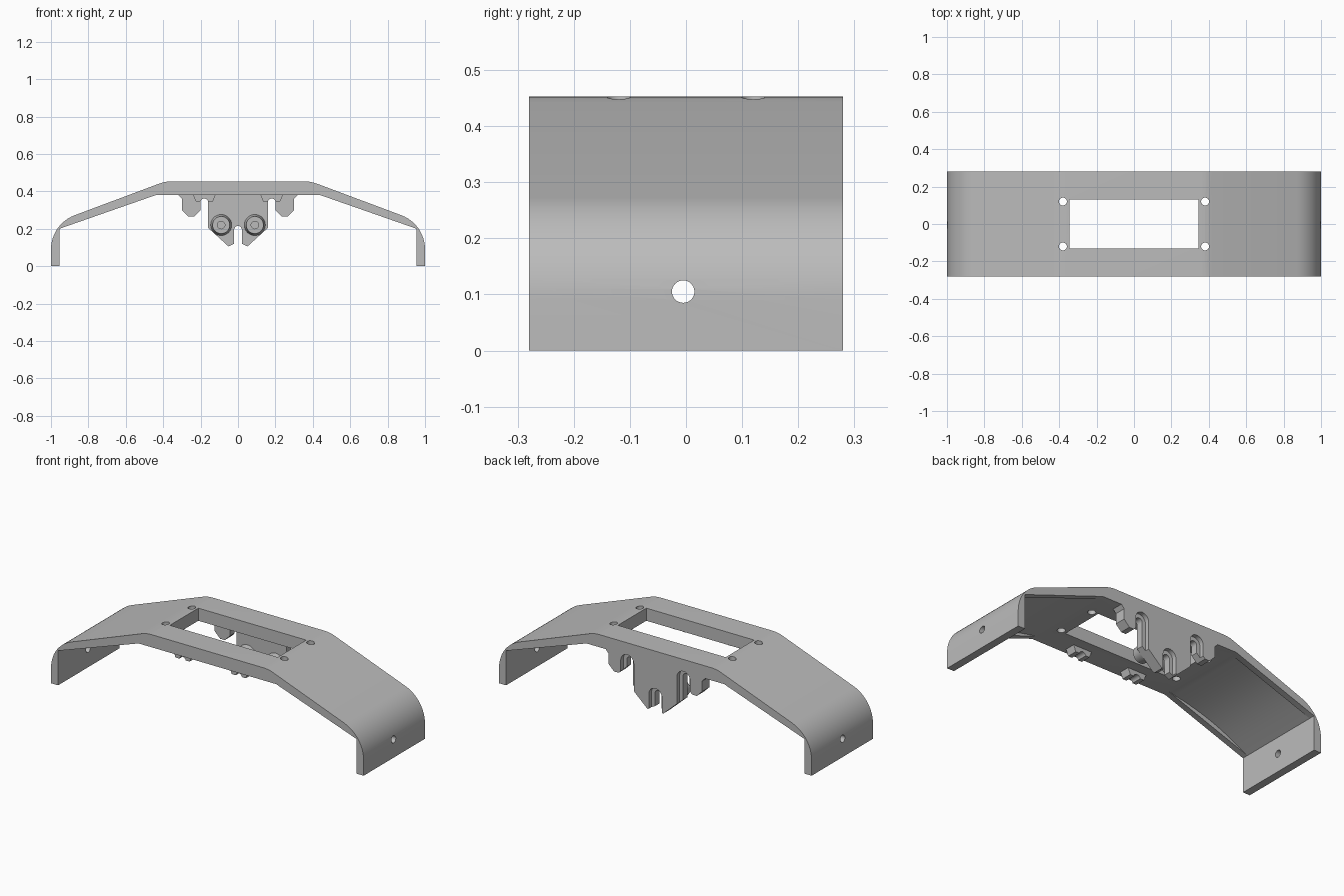
import bpy
import bmesh
from math import pi, sin, cos
from mathutils import Vector, Matrix

if "Cube" in bpy.data.objects:
    bpy.data.objects.remove(bpy.data.objects["Cube"])

grey = bpy.data.materials.new("plain grey")
grey.use_nodes = True
COLOUR = (0.5, 0.5, 0.5, 1)
grey.diffuse_color = COLOUR
grey.node_tree.nodes["Principled BSDF"].inputs["Base Color"].default_value = COLOUR


def add_object(name, bm):
    bmesh.ops.recalc_face_normals(bm, faces=bm.faces)
    mesh = bpy.data.meshes.new(name)
    bm.to_mesh(mesh)
    bm.free()
    mesh.materials.append(grey)
    obj = bpy.data.objects.new(name, mesh)
    bpy.context.collection.objects.link(obj)
    return obj


def prism(name, outline, y0, y1):
    """Extrude an x-z outline along y."""
    bm = bmesh.new()
    face = bm.faces.new([bm.verts.new((x, y0, z)) for x, z in outline])
    out = bmesh.ops.extrude_face_region(bm, geom=[face])
    verts = [v for v in out["geom"] if isinstance(v, bmesh.types.BMVert)]
    bmesh.ops.translate(bm, verts=verts, vec=(0, y1 - y0, 0))
    return add_object(name, bm)


def rod(name, pos, axis, r1, r2, length, sides=32):
    bm = bmesh.new()
    turn = Vector((0, 0, 1)).rotation_difference(Vector(axis)).to_matrix().to_4x4()
    bmesh.ops.create_cone(bm, cap_ends=True, segments=sides, radius1=r1, radius2=r2,
                          depth=length, matrix=Matrix.Translation(pos) @ turn)
    return add_object(name, bm)


def fillet(before, corner, after, t, n):
    """Round a corner with an arc that starts t away from it."""
    p, a, b = Vector(corner), Vector(before), Vector(after)
    u, v = (a - p).normalized(), (b - p).normalized()
    half = u.angle(v) / 2
    mid = (u + v).normalized()
    centre = p + mid * (t / cos(half))
    s, e = p + u * t - centre, p + v * t - centre
    sweep = pi - 2 * half
    return [tuple(centre + (s * sin(sweep * (1 - i / n)) + e * sin(sweep * i / n)) / sin(sweep))
            for i in range(n + 1)]


def mirrored(half):
    """Complete a left-to-right half outline across x = 0."""
    return half + [(-x, z) for x, z in reversed(half)]


def arch(cx, half_width, top, bottom, n=12):
    spring = top - half_width
    curve = [(cx - half_width * cos(pi * i / n), spring + half_width * sin(pi * i / n))
             for i in range(n + 1)]
    return [(cx - half_width, bottom)] + curve + [(cx + half_width, bottom)]


def cut(target, cutters):
    for c in cutters:
        c.hide_render = True
        m = target.modifiers.new("cut", 'BOOLEAN')
        m.operation, m.solver, m.object = 'DIFFERENCE', 'EXACT', c
    bpy.context.view_layer.update()
    graph = bpy.context.evaluated_depsgraph_get()
    mesh = bpy.data.meshes.new_from_object(target.evaluated_get(graph))
    target.modifiers.clear()
    target.data = mesh


def smooth(obj):
    bpy.ops.object.select_all(action='DESELECT')
    obj.select_set(True)
    bpy.context.view_layer.objects.active = obj
    bpy.ops.object.shade_smooth_by_angle(angle=0.4)


DEPTH = 0.28
BACK = 0.28

# Arched bridge body: legs, sloping arms and flat deck
shoulder, ridge = (-1, 0.225), (-0.39, 0.453)
outer = [(-1, 0)] + fillet((-1, 0), shoulder, ridge, 0.135, 12)
outer += fillet(shoulder, ridge, (0.4, 0.453), 0.03, 3)
inner = [(-0.44, 0.38), (-0.955, 0.2), (-0.955, 0)]
outline = mirrored(outer)
outline += [(-x, z) for x, z in reversed(inner)] + inner
body = prism("bridge_body", outline, -DEPTH, DEPTH)

cutters = [prism("window_cutter", [(-0.345, 0.3), (0.345, 0.3), (0.345, 0.5), (-0.345, 0.5)],
                 -0.13, 0.13)]
for x in (-0.38, 0.38):
    for y in (-0.12, 0.12):
        cutters.append(rod("screw_hole_cutter", (x, y, 0.42), (0, 0, 1), 0.021, 0.021, 0.2))
cutters.append(rod("leg_hole_cutter", (0, -0.005, 0.105), (1, 0, 0), 0.02, 0.02, 2.2))

# Shallow curved pockets under both arms, leaving a rib along each edge
low, high = Vector((-0.955, 0.2)), Vector((-0.44, 0.38))
along = high - low
up = Vector((-along.y, along.x)).normalized()
bow = [low + along * (i / 16) + up * 0.026 * sin(pi * i / 16) for i in range(17)]
pocket = [tuple(p) for p in [low - up * 0.03] + bow + [high - up * 0.03]]
for s in (-1, 1):
    cutters.append(prism("arm_pocket_cutter", [(s * x, z) for x, z in pocket], -0.245, 0.245))

# Hanging plate with hooked ends and two pointed lobes
plate_half = [(-0.32, 0.382), (-0.30, 0.36), (-0.30, 0.30), (-0.265, 0.265), (-0.235, 0.265),
              (-0.2, 0.30), (-0.2, 0.34), (-0.16, 0.34), (-0.16, 0.205),
              (-0.05, 0.105), (-0.02, 0.12), (-0.02, 0.19)]
plate = prism("hanging_plate", mirrored(plate_half), 0.215, BACK)
slots = []
recesses = []
for cx, top in ((-0.18, 0.362), (0, 0.215), (0.18, 0.362)):
    slots.append(prism("slot_cutter", arch(cx, 0.0205, top, 0.0), 0.1, 0.3))
    recesses.append(prism("recess_cutter", arch(cx, 0.042, top + 0.022, 0.0), 0.255, 0.3))
cut(plate, slots + recesses)
cut(body, cutters + [recesses[0], recesses[2]])
smooth(body)
smooth(plate)

# Hollow round bosses on the front of the plate
boss_tools = []
for side, x in (("right", -0.09), ("left", 0.09)):
    boss = rod(side + "_boss", (x, 0.19, 0.22), (0, -1, 0), 0.058, 0.046, 0.07)
    hole = rod("boss_hole_cutter", (x, 0.16, 0.22), (0, -1, 0), 0.02, 0.02, 0.06)
    cut(boss, [hole])
    smooth(boss)
    boss_tools.append(hole)

# Small notched clips under the front edge
clip_tools = []
for side, cx in (("right", -0.18), ("left", 0.18)):
    shape = [(cx - 0.06, 0.382), (cx - 0.045, 0.345), (cx + 0.045, 0.345), (cx + 0.06, 0.382)]
    clip = prism(side + "_front_clip", shape, -0.25, -0.19)
    notch = prism("clip_notch_cutter", arch(cx, 0.0205, 0.362, 0.3), -0.3, -0.1)
    cut(clip, [notch])
    smooth(clip)
    clip_tools.append(notch)

# Remove the cutting helpers
for tool in cutters + slots + recesses + boss_tools + clip_tools:
    bpy.data.objects.remove(tool)
